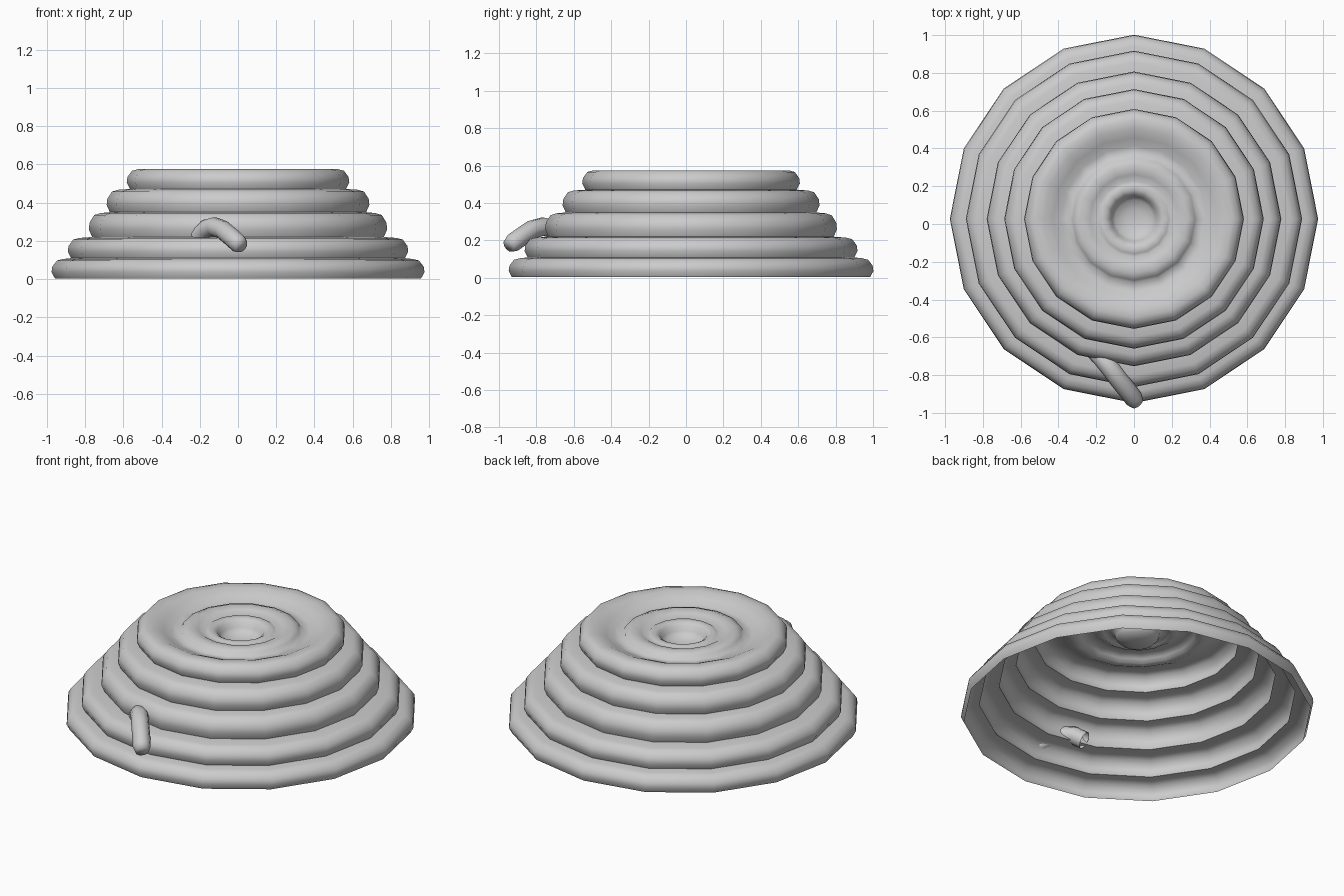
import bpy, bmesh, math
from mathutils import Vector

cube = bpy.data.objects.get("Cube")
if cube:
    bpy.data.objects.remove(cube, do_unlink=True)

grey = bpy.data.materials.new("pale_grey")
grey.use_nodes = True
grey.diffuse_color = (0.6, 0.6, 0.6, 1)
grey.node_tree.nodes["Principled BSDF"].inputs["Base Color"].default_value = (0.6, 0.6, 0.6, 1)

CENTRE_Y = 0.027


def finish(name, bm):
    mesh = bpy.data.meshes.new(name)
    bmesh.ops.recalc_face_normals(bm, faces=bm.faces)
    bm.to_mesh(mesh)
    bm.free()
    mesh.materials.append(grey)
    ob = bpy.data.objects.new(name, mesh)
    bpy.context.collection.objects.link(ob)
    bpy.ops.object.select_all(action='DESELECT')
    ob.select_set(True)
    bpy.context.view_layer.objects.active = ob
    bpy.ops.object.shade_smooth_by_angle(angle=math.radians(75))
    return ob


def bridge(bm, rings):
    for a, b in zip(rings, rings[1:]):
        n = len(a)
        for i in range(n):
            j = (i + 1) % n
            bm.faces.new((a[i], a[j], b[j], b[i]))


# Rounded coil tiers: greatest radius, bottom and top of each
tiers = [(0.975, 0.0, 0.105), (0.89, 0.105, 0.215), (0.78, 0.215, 0.345),
         (0.687, 0.345, 0.467), (0.582, 0.467, 0.575)]
profile = []
for r, low, high in tiers:
    h = high - low
    for inset, t in ((0.017, 0.04), (0, 0.35), (0.004, 0.62), (0.028, 0.92), (0.06, 1.0)):
        profile.append((r - inset, low + h * t))

# Shallow coils and the central hollow on the crown
profile += [(0.48, 0.572), (0.43, 0.55), (0.385, 0.528), (0.337, 0.523), (0.325, 0.545),
            (0.285, 0.56), (0.235, 0.55), (0.2, 0.528), (0.185, 0.538), (0.155, 0.54),
            (0.13, 0.525), (0.118, 0.495), (0.1, 0.475), (0.05, 0.46)]

# Open-bottomed coiled body
SIDES = 16
bm = bmesh.new()
rings = []
for r, z in profile:
    rings.append([bm.verts.new((r * math.cos(a), CENTRE_Y + r * math.sin(a), z))
                  for a in (math.tau * i / SIDES for i in range(SIDES))])
bridge(bm, rings)
tip = bm.verts.new((0, CENTRE_Y, 0.456))
for i in range(SIDES):
    bm.faces.new((rings[-1][i], rings[-1][(i + 1) % SIDES], tip))
finish("coiled_body", bm)

# Bent loose end, open inside the body and rounded at the tip
path = [Vector(p) for p in ((-0.205, -0.67, 0.225), (-0.165, -0.715, 0.262),
                            (-0.125, -0.765, 0.274), (-0.08, -0.825, 0.258),
                            (-0.035, -0.88, 0.22), (0.0, -0.925, 0.188),
                            (0.018, -0.948, 0.172))]
widths = [0.05] * 6 + [0.038]
side = Vector((0.75, 0.66, 0)).normalized()
bm = bmesh.new()
rings = []
for i, p in enumerate(path):
    along = (path[min(i + 1, len(path) - 1)] - path[max(i - 1, 0)]).normalized()
    up = side.cross(along).normalized()
    rings.append([bm.verts.new(p + widths[i] * (side * math.cos(a) + up * math.sin(a)))
                  for a in (math.tau * k / 10 for k in range(10))])
bridge(bm, rings)
bm.faces.new(rings[-1])
finish("loose_end", bm)
